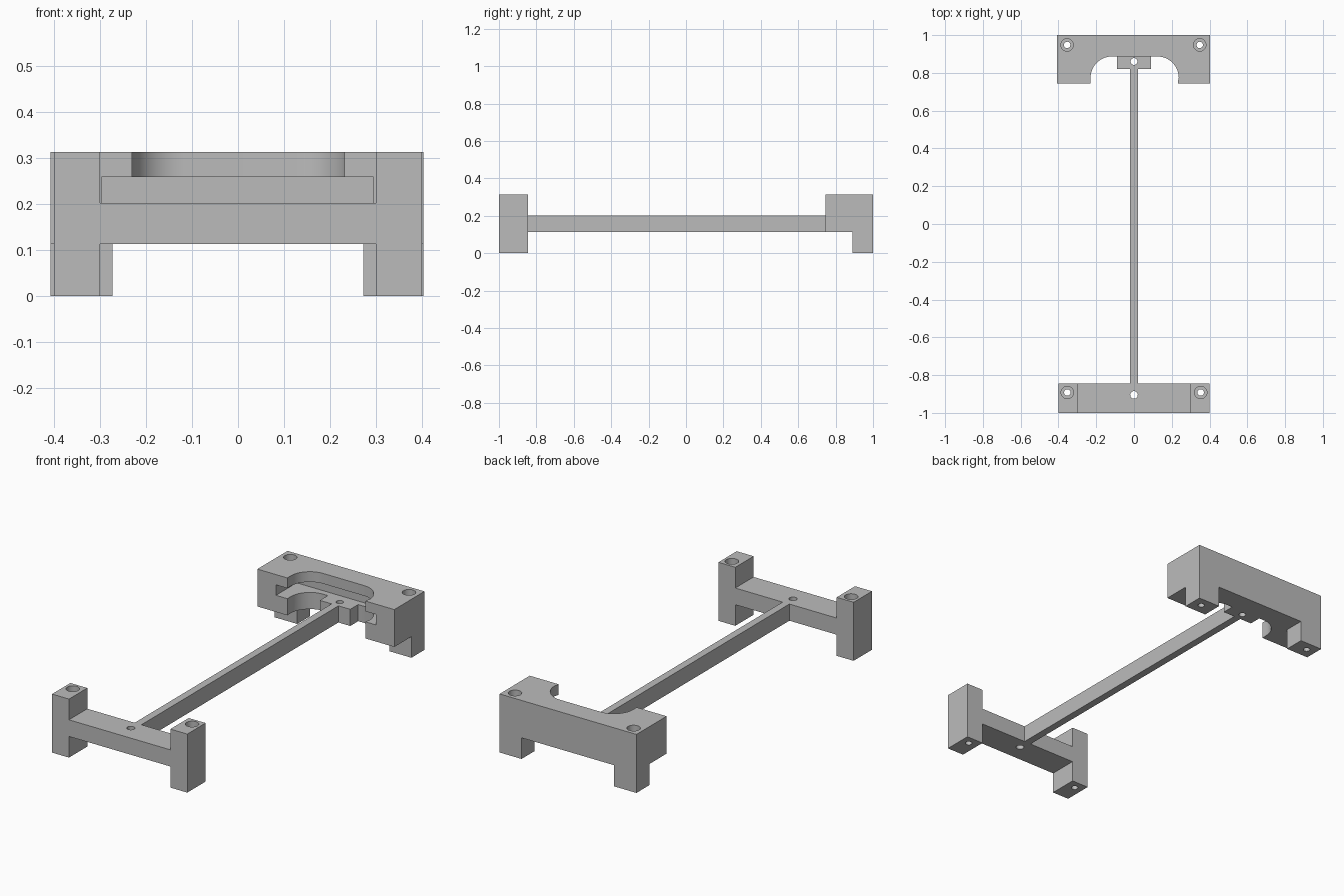
import bpy
import bmesh
from math import cos, sin, radians

default = bpy.data.objects.get("Cube")
if default:
    bpy.data.objects.remove(default, do_unlink=True)

grey = bpy.data.materials.new("plain_grey")
grey.use_nodes = True
GREY = (0.5, 0.5, 0.5, 1)
grey.diffuse_color = GREY
grey.node_tree.nodes["Principled BSDF"].inputs["Base Color"].default_value = GREY


def prism(name, outline, low, high, axis="Z"):
    """Extrude an outline along z, or an x-z outline along y."""
    bm = bmesh.new()
    if axis == "Z":
        ring = [bm.verts.new((u, v, low)) for u, v in outline]
        shift = (0, 0, high - low)
    else:
        ring = [bm.verts.new((u, low, v)) for u, v in outline]
        shift = (0, high - low, 0)
    face = bm.faces.new(ring)
    made = bmesh.ops.extrude_face_region(bm, geom=[face])["geom"]
    bmesh.ops.translate(bm, vec=shift, verts=[g for g in made if isinstance(g, bmesh.types.BMVert)])
    bmesh.ops.recalc_face_normals(bm, faces=bm.faces)
    mesh = bpy.data.meshes.new(name)
    bm.to_mesh(mesh)
    bm.free()
    mesh.materials.append(grey)
    obj = bpy.data.objects.new(name, mesh)
    bpy.context.collection.objects.link(obj)
    return obj


def box(name, x0, x1, y0, y1, z0, z1):
    return prism(name, [(x0, y0), (x1, y0), (x1, y1), (x0, y1)], z0, z1)


def arc(cx, cy, r, start, end, steps):
    angles = [radians(start + (end - start) * i / steps) for i in range(steps + 1)]
    return [(cx + r * cos(a), cy + r * sin(a)) for a in angles]


def combine(target, tool, operation="DIFFERENCE"):
    """Apply a boolean and remove its tool."""
    tool.hide_render = True
    mod = target.modifiers.new("combine", "BOOLEAN")
    mod.operation, mod.solver, mod.object = operation, "EXACT", tool
    bpy.context.view_layer.objects.active = target
    bpy.ops.object.modifier_apply(modifier=mod.name)
    bpy.data.objects.remove(tool, do_unlink=True)


def drill(target, x, y, r, low=-0.1, high=0.5):
    combine(target, prism("drill", arc(x, y, r, 0, 348.75, 31), low, high))


def screw_hole(target, x, y):
    drill(target, x, y, 0.017)
    drill(target, x, y, 0.033, TOP - 0.1)


TOP, BAR_LOW, BAR_TOP = 0.313, 0.113, 0.202

# Front frame: two posts joined by a crossbar
half = [(0.3, BAR_LOW), (0.3, 0), (0.4, 0), (0.4, TOP), (0.3, TOP), (0.3, BAR_TOP)]
outline = half + [(-x, z) for x, z in reversed(half)]
front_frame = prism("front_frame", outline, -1, -0.845, "Y")
for side in (-1, 1):
    screw_hole(front_frame, side * 0.353, -0.892)
drill(front_frame, 0, -0.905, 0.02)

# Long connecting beam
box("connecting_beam", -0.02, 0.02, -0.845, 0.82, BAR_LOW, BAR_TOP)

# Rear bracket: block with short legs, a wide slot and a rounded opening
rear = box("rear_bracket", -0.407, 0.403, 0.745, 1, 0, TOP)
combine(rear, box("underside", -0.6, 0.6, 0.6, 0.89, -0.1, BAR_LOW))
combine(rear, box("leg_gap", -0.273, 0.273, 0.8, 1.1, -0.1, BAR_LOW))
opening = ([(-0.23, 0.7), (0.232, 0.7), (0.232, 0.755)]
           + arc(0.123, 0.773, 0.114, 0, 90, 14)
           + arc(-0.117, 0.774, 0.113, 90, 180, 14))
combine(rear, prism("opening", opening, 0.05, 0.5))
combine(rear, box("slot", -0.297, 0.295, 0.7, 0.92, BAR_TOP, 0.258))

# Tab that holds the end of the beam
combine(rear, box("tab", -0.09, 0.09, 0.82, 0.905, BAR_LOW, BAR_TOP), "UNION")
drill(rear, 0, 0.86, 0.018, 0, 0.25)
for x in (-0.354, 0.348):
    screw_hole(rear, x, 0.948)

# Smooth the curved walls only
for obj in (front_frame, rear):
    bpy.ops.object.select_all(action="DESELECT")
    obj.select_set(True)
    bpy.context.view_layer.objects.active = obj
    bpy.ops.object.shade_smooth_by_angle(angle=radians(30))
